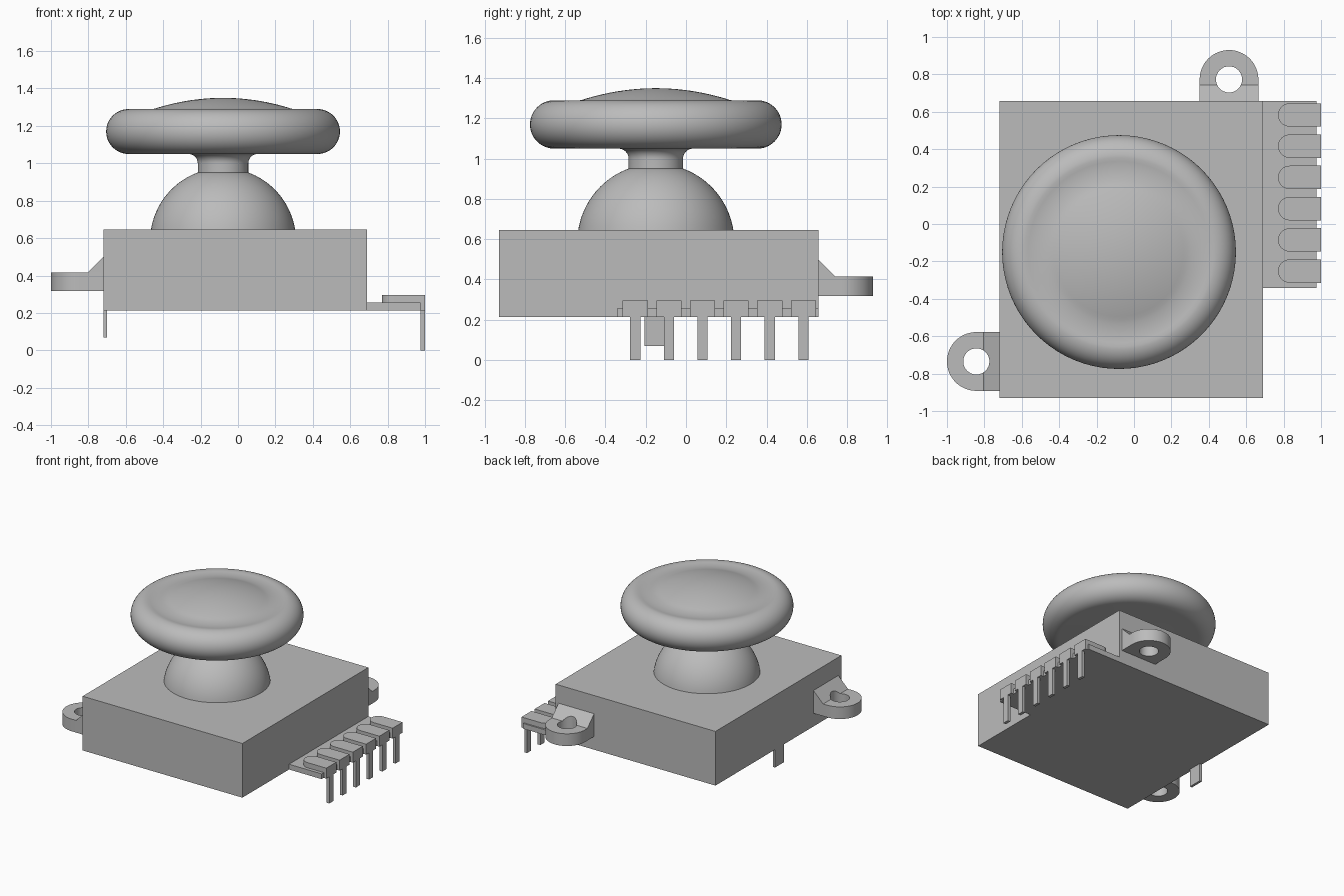
import bpy
import bmesh
from math import sin, cos, pi, radians
from mathutils import Matrix

if "Cube" in bpy.data.objects:
    bpy.data.objects.remove(bpy.data.objects["Cube"], do_unlink=True)

grey = bpy.data.materials.new("plain_grey")
grey.use_nodes = True
COLOUR = (0.5, 0.5, 0.5, 1)
grey.diffuse_color = COLOUR
grey.node_tree.nodes["Principled BSDF"].inputs["Base Color"].default_value = COLOUR


def finish(name, bm, matrix=Matrix()):
    """Turn a bmesh into a shaded, coloured object."""
    bmesh.ops.recalc_face_normals(bm, faces=bm.faces)
    bm.transform(matrix)
    mesh = bpy.data.meshes.new(name)
    bm.to_mesh(mesh)
    bm.free()
    obj = bpy.data.objects.new(name, mesh)
    bpy.context.collection.objects.link(obj)
    mesh.materials.append(grey)
    return obj


def select_only(obj):
    bpy.ops.object.select_all(action='DESELECT')
    obj.select_set(True)
    bpy.context.view_layer.objects.active = obj


def smooth(obj):
    select_only(obj)
    bpy.ops.object.shade_smooth_by_angle(angle=radians(30))


def box(name, x, y, z):
    bm = bmesh.new()
    bmesh.ops.create_cube(bm, size=1)
    for v in bm.verts:
        v.co = [lo + (c + 0.5) * (hi - lo) for c, (lo, hi) in zip(v.co, (x, y, z))]
    return finish(name, bm)


def prism(name, points, direction, matrix=Matrix()):
    """Extrude a closed outline of 3D points."""
    bm = bmesh.new()
    face = bm.faces.new([bm.verts.new(p) for p in points])
    top = bmesh.ops.extrude_face_region(bm, geom=[face], use_keep_orig=True)
    moved = [g for g in top["geom"] if isinstance(g, bmesh.types.BMVert)]
    bmesh.ops.translate(bm, verts=moved, vec=direction)
    return finish(name, bm, matrix)


def lathe(name, profile, x, y):
    """Spin an (r, z) profile around a vertical axis."""
    bm = bmesh.new()
    verts = [bm.verts.new((r, 0, z)) for r, z in profile]
    edges = [bm.edges.new(pair) for pair in zip(verts, verts[1:])]
    bmesh.ops.spin(bm, geom=verts + edges, cent=(0, 0, 0), axis=(0, 0, 1),
                   angle=2 * pi, steps=80, use_merge=True)
    bmesh.ops.remove_doubles(bm, verts=bm.verts, dist=0.0005)
    smooth(finish(name, bm, Matrix.Translation((x, y, 0))))


def arc(cx, cy, r, a0, a1, n):
    steps = [radians(a0 + (a1 - a0) * i / n) for i in range(n + 1)]
    return [(cx + r * cos(a), cy + r * sin(a)) for a in steps]


# Housing
WALL_L, WALL_R, WALL_B = -0.72, 0.69, 0.657
BOTTOM = 0.213
box("housing", (WALL_L, WALL_R), (-0.93, WALL_B), (BOTTOM, 0.645))

# Stick: ball, neck and thumb cap
AXIS = (-0.08, -0.15)
ball = arc(0, 0.585, 0.39, 9, 69.7, 20)
lathe("stick_ball", [(0, 0.645)] + ball + [(0, 0.95)], *AXIS)

neck = [(0, 0.94), (0.135, 0.94)] + arc(0.185, 1.0, 0.05, 180, 90, 8)
rim = arc(0.505, 1.17, 0.12, -90, 90, 24)
groove = [(0.505 - t, 1.29 - 0.2 * t + 1.56 * t * t)
          for t in (0.02 * i for i in range(1, 8))]
crown = [(r, 1.35 - 0.43 * r * r) for r in (0.345 * (1 - i / 12) for i in range(13))]
lathe("thumb_cap", neck + rim + groove + crown, *AXIS)


# Mounting lugs: a rounded plate and a sloping gusset, both drilled through
def lug(name, x, y, turn, reach):
    place = Matrix.Translation((x, y, 0)) @ Matrix.Rotation(radians(turn), 4, 'Z')
    r = 0.157
    outline = [(-r, 0)] + arc(0, reach, r, 180, 0, 32) + [(r, 0)]
    plate = prism(name + "_plate", [(px, py, 0.318) for px, py in outline],
                  (0, 0, 0.097), place)
    gusset = prism(name + "_gusset", [(-r, 0, 0.415), (-r, 0, 0.5), (-r, 0.085, 0.415)],
                   (2 * r, 0, 0), place)
    hole = arc(0, reach, 0.07, 0, 348.75, 31)
    drill = prism("drill", [(px, py, 0.2) for px, py in hole], (0, 0, 0.5), place)
    drill.hide_render = True
    for part in (plate, gusset):
        mod = part.modifiers.new("drilled", 'BOOLEAN')
        mod.operation = 'DIFFERENCE'
        mod.solver = 'EXACT'
        mod.object = drill
        select_only(part)
        bpy.ops.object.modifier_apply(modifier=mod.name)
        smooth(part)
    bpy.data.objects.remove(drill, do_unlink=True)


lug("back_lug", 0.508, WALL_B, 0, 0.116)
lug("side_lug", WALL_L, -0.735, 90, 0.123)

# Terminal strip with its row of pins
EDGE = 0.977
box("terminal_strip", (WALL_R, EDGE), (-0.342, WALL_B), (BOTTOM, 0.255))
for i in range(6):
    y = 0.583 - 0.167 * i
    half = 0.0625
    outline = arc(0.77 + half, y, half, 90, 270, 16) + [(1.0, y - half), (1.0, y + half)]
    smooth(prism(f"pin_pad_{i + 1}", [(px, py, 0.255) for px, py in outline], (0, 0, 0.041)))
    box(f"pin_shoulder_{i + 1}", (EDGE, 1.0), (y - half, y + half), (BOTTOM, 0.255))
    box(f"pin_leg_{i + 1}", (EDGE, 1.0), (y - 0.025, y + 0.025), (0, BOTTOM))

# Support leg on the opposite side
box("support_leg", (WALL_L, WALL_L + 0.02), (-0.205, -0.095), (0.07, BOTTOM))
